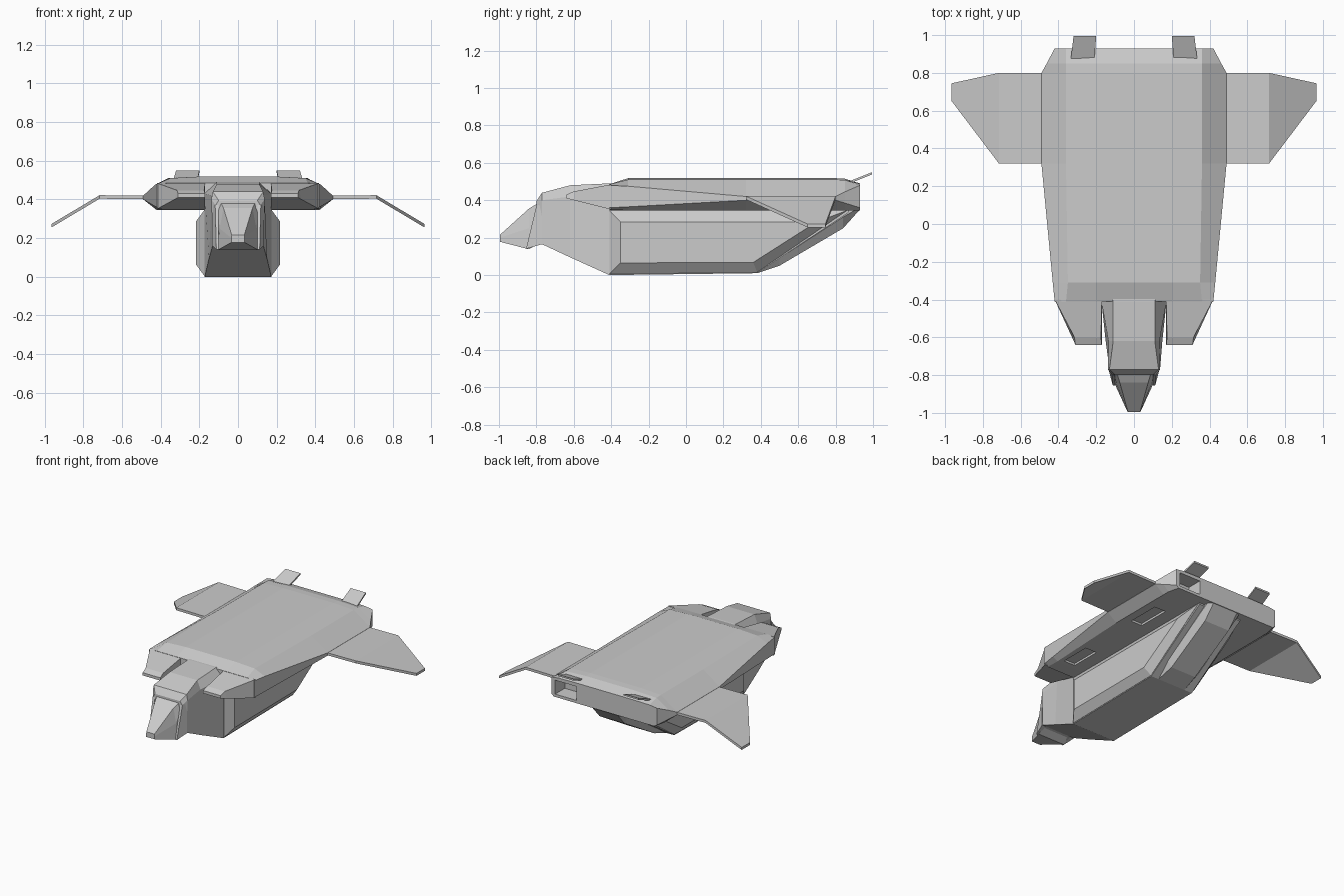
import bpy, bmesh

if "Cube" in bpy.data.objects:
    bpy.data.objects.remove(bpy.data.objects["Cube"])


def loft(name, rings, mirror=False):
    """Skin a list of equal-length closed rings and cap both ends."""
    bm = bmesh.new()
    vs = [[bm.verts.new(p) for p in ring] for ring in rings]
    n = len(rings[0])
    for a, b in zip(vs, vs[1:]):
        for i in range(n):
            j = (i + 1) % n
            bm.faces.new((a[i], a[j], b[j], b[i]))
    bm.faces.new(vs[0])
    bm.faces.new(vs[-1][::-1])
    if mirror:
        geo = bm.verts[:] + bm.edges[:] + bm.faces[:]
        dup = bmesh.ops.duplicate(bm, geom=geo)["geom"]
        for v in [g for g in dup if isinstance(g, bmesh.types.BMVert)]:
            v.co.x *= -1
    bmesh.ops.recalc_face_normals(bm, faces=bm.faces[:])
    me = bpy.data.meshes.new(name)
    bm.to_mesh(me)
    bm.free()
    ob = bpy.data.objects.new(name, me)
    bpy.context.collection.objects.link(ob)
    return ob


def section(y, *half):
    """Symmetric cross-section at y from its right half, top to bottom."""
    return [(x, y, z) for x, z in half] + [(-x, y, z) for x, z in reversed(half)]


def rect(y, x0, x1, z0, z1):
    return [(x0, y, z0), (x1, y, z0), (x1, y, z1), (x0, y, z1)]


def cut(target, name, x0, x1, y0, y1, z0, z1):
    """Mirrored pair of box recesses."""
    c = loft(name, [rect(y0, x0, x1, z0, z1), rect(y1, x0, x1, z0, z1)], True)
    c.hide_render = True
    c.hide_set(True)
    m = target.modifiers.new(name, 'BOOLEAN')
    m.operation, m.solver, m.object = 'DIFFERENCE', 'EXACT', c


# Broad upper deck with chamfered rim
deck = loft("upper_deck", [
    section(-.41, (.2, .485), (.36, .485), (.42, .48), (.42, .36), (.39, .348)),
    section(-.31, (.2, .518), (.35, .51), (.43, .475), (.43, .365), (.39, .346)),
    section(.32, (.2, .518), (.36, .51), (.49, .42), (.49, .40), (.42, .345)),
    section(.80, (.2, .518), (.36, .51), (.49, .42), (.49, .40), (.42, .345)),
    section(.85, (.2, .515), (.36, .508), (.462, .445), (.462, .385), (.42, .345)),
    section(.93, (.2, .49), (.36, .488), (.42, .48), (.42, .36), (.40, .345)),
])
# Engine openings at the rear, fin slots above, shallow hatches below
cut(deck, "engine_cutter", .22, .39, .82, 1.0, .365, .465)
cut(deck, "front_hatch_cutter", .27, .36, -.28, -.06, .30, .36)
cut(deck, "rear_hatch_cutter", .27, .36, .40, .64, .30, .36)

# Central fuselage: cockpit neck, hold and rising tail
loft("fuselage", [
    section(-.80, (.10, .395), (.115, .37), (.11, .165)),
    section(-.77, (.13, .44), (.138, .40), (.13, .165)),
    section(-.62, (.11, .48), (.135, .42), (.15, .095)),
    section(-.41, (.11, .49), (.172, .43), (.172, .0)),
    section(.38, (.11, .45), (.172, .42), (.172, .01)),
    section(.87, (.11, .45), (.172, .42), (.172, .335)),
])

# Tapered nose
loft("nose", [
    section(-.79, (.09, .385), (.105, .35), (.11, .165)),
    section(-.84, (.075, .355), (.095, .25), (.105, .138)),
    section(-.995, (.032, .215), (.034, .20), (.034, .178)),
])
# Cheek plates beside the nose
loft("nose_cheek", [
    rect(-.77, .10, .135, .165, .38),
    [(.10, -.855, .14), (.112, -.855, .14), (.118, -.80, .37), (.10, -.80, .37)],
], True)

# Side cargo bays, bulging out with chamfered edges
outer = [(-.41, .345), (-.41, .005), (.38, .015), (.86, .345)]
inner = [(-.35, .285), (-.35, .065), (.36, .068), (.70, .285)]
loft("side_bay", [
    [(.16, y, z) for y, z in outer],
    [(.174, y, z) for y, z in outer],
    [(.218, y, z) for y, z in inner],
], True)

# Rear loading ramp standing proud of the tail slope
loft("rear_ramp", [
    section(.38, (.13, .10), (.13, .04), (.11, .01)),
    section(.50, (.13, .16), (.13, .09), (.10, .05)),
    section(.84, (.13, .36), (.13, .31), (.10, .25)),
    section(.925, (.13, .37), (.13, .36), (.10, .345)),
])

# Forward prongs either side of the cockpit
loft("front_prong", [
    rect(-.40, .17, .42, .35, .485),
    [(.17, -.60, .40), (.328, -.60, .40), (.315, -.60, .447), (.175, -.60, .447)],
    rect(-.64, .17, .31, .41, .43),
], True)

# Drooping wings
loft("wing", [
    [(x, y0, z - .009), (x, y1, z - .009), (x, y1, z + .009), (x, y0, z + .009)]
    for x, y0, y1, z in ((.47, .32, .80, .41), (.715, .32, .80, .413), (.965, .65, .745, .264))
], True)

# Small raised tail fins
loft("tail_fin", [
    rect(.87, .21, .335, .488, .50),
    rect(.995, .20, .32, .538, .55),
], True)
